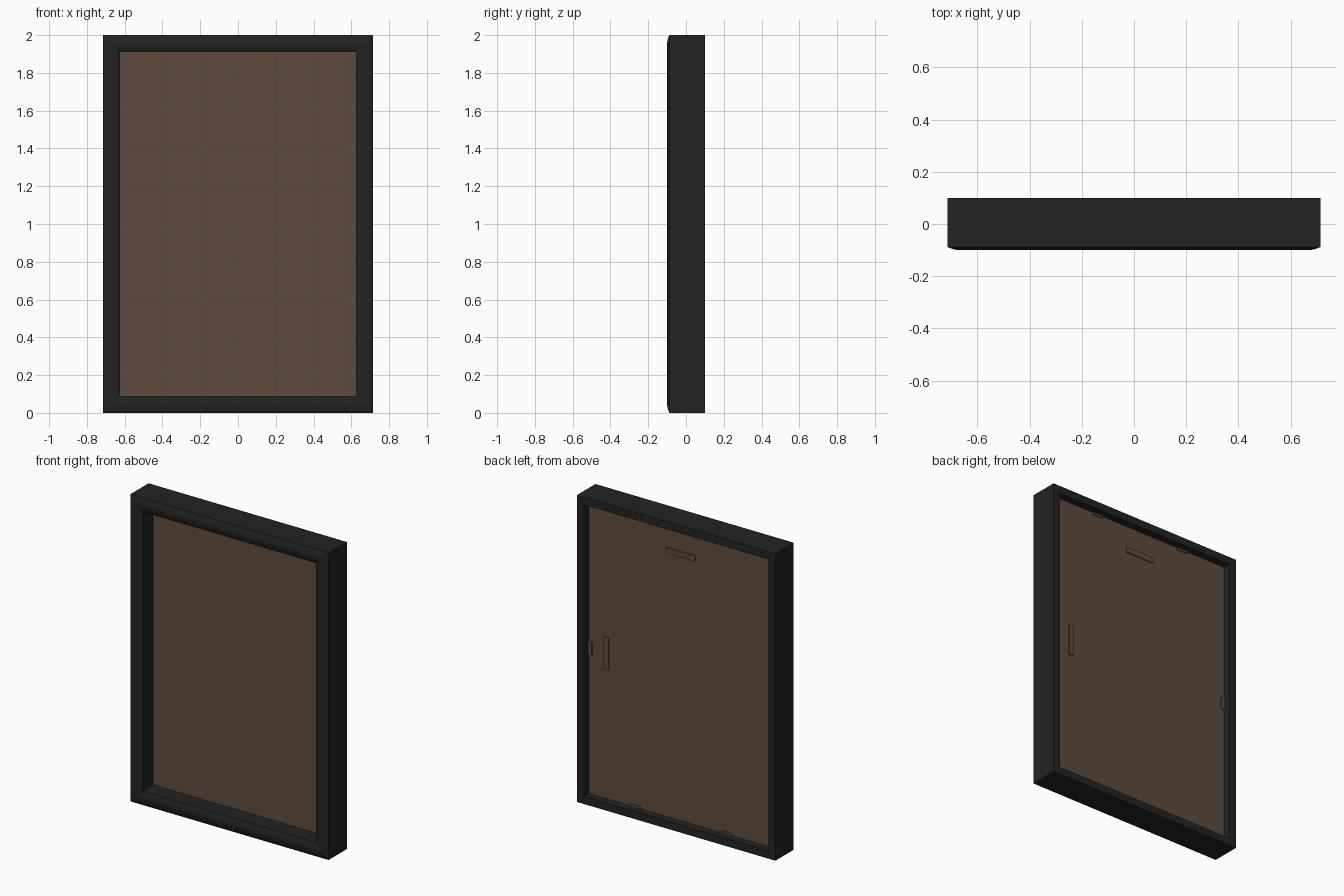
import bpy, bmesh, math

if "Cube" in bpy.data.objects:
    bpy.data.objects.remove(bpy.data.objects["Cube"])

W, H = 0.715, 2.0          # half width and full height


def material(name, rgb):
    m = bpy.data.materials.new(name)
    m.diffuse_color = (*rgb, 1)
    m.use_nodes = True
    m.node_tree.nodes["Principled BSDF"].inputs["Base Color"].default_value = m.diffuse_color
    return m


black = material("charcoal black", (0.017, 0.017, 0.017))
brown = material("backing brown", (0.112, 0.070, 0.048))


def finish(bm, name, mat):
    bmesh.ops.recalc_face_normals(bm, faces=bm.faces)
    me = bpy.data.meshes.new(name)
    bm.to_mesh(me)
    bm.free()
    me.materials.append(mat)
    ob = bpy.data.objects.new(name, me)
    bpy.context.collection.objects.link(ob)
    return ob


def box(name, x0, x1, y0, y1, z0, z1, mat):
    bm = bmesh.new()
    bmesh.ops.create_cube(bm, size=1)
    for v in bm.verts:
        v.co = ((x0 + x1) / 2 + v.co.x * (x1 - x0),
                (y0 + y1) / 2 + v.co.y * (y1 - y0),
                (z0 + z1) / 2 + v.co.z * (z1 - z0))
    return finish(bm, name, mat)


# Moulding section as (inset from outer edge, depth): softly domed front, rear rebate
STEPS = 8
section = [(0.09 * i / STEPS, -0.088 - 0.012 * math.sin(math.pi * i / STEPS))
           for i in range(STEPS + 1)]
section += [(0.09, 0.02), (0.05, 0.02), (0.05, 0.10), (0, 0.10)]

# Mitred frame: the section carried round the four corners
bm = bmesh.new()
rings = []
for sx, top in ((-1, 0), (1, 0), (1, 1), (-1, 1)):
    rings.append([bm.verts.new((sx * (W - s), y, H - s if top else s))
                  for s, y in section])
n = len(section)
for k in range(4):
    a, b = rings[k], rings[(k + 1) % 4]
    for i in range(n):
        j = (i + 1) % n
        bm.faces.new((a[i], a[j], b[j], b[i]))
# keep the mitre joints crisp
for ring in rings:
    for i in range(n):
        e = bm.edges.get((ring[i], ring[(i + 1) % n]))
        e.smooth = False
frame = finish(bm, "frame", black)
bpy.context.view_layer.objects.active = frame
frame.select_set(True)
bpy.ops.object.shade_smooth_by_angle(angle=math.radians(30), keep_sharp_edges=True)

# Backing board seated in the rebate
box("backing_board", -0.665, 0.665, 0.02, 0.05, 0.05, 1.95, brown)

# Raised hanger bars on the back
Y0, Y1 = 0.049, 0.057
box("hanger_bar_top", -0.105, 0.105, Y0, Y1, 1.77, 1.805, brown)
box("hanger_bar_side", 0.52, 0.555, Y0, Y1, 0.895, 1.105, brown)

# Small retaining tabs round the rebate
for s, side in ((-1, "left"), (1, "right")):
    x0, x1 = sorted((s * 0.64, s * 0.665))
    box("side_tab_" + side, x0, x1, Y0, Y1, 0.96, 1.04, brown)
    x0, x1 = sorted((s * 0.293, s * 0.368))
    box("bottom_tab_" + side, x0, x1, Y0, Y1, 0.05, 0.065, brown)
    box("top_tab_" + side, x0, x1, Y0, Y1, 1.935, 1.95, brown)
